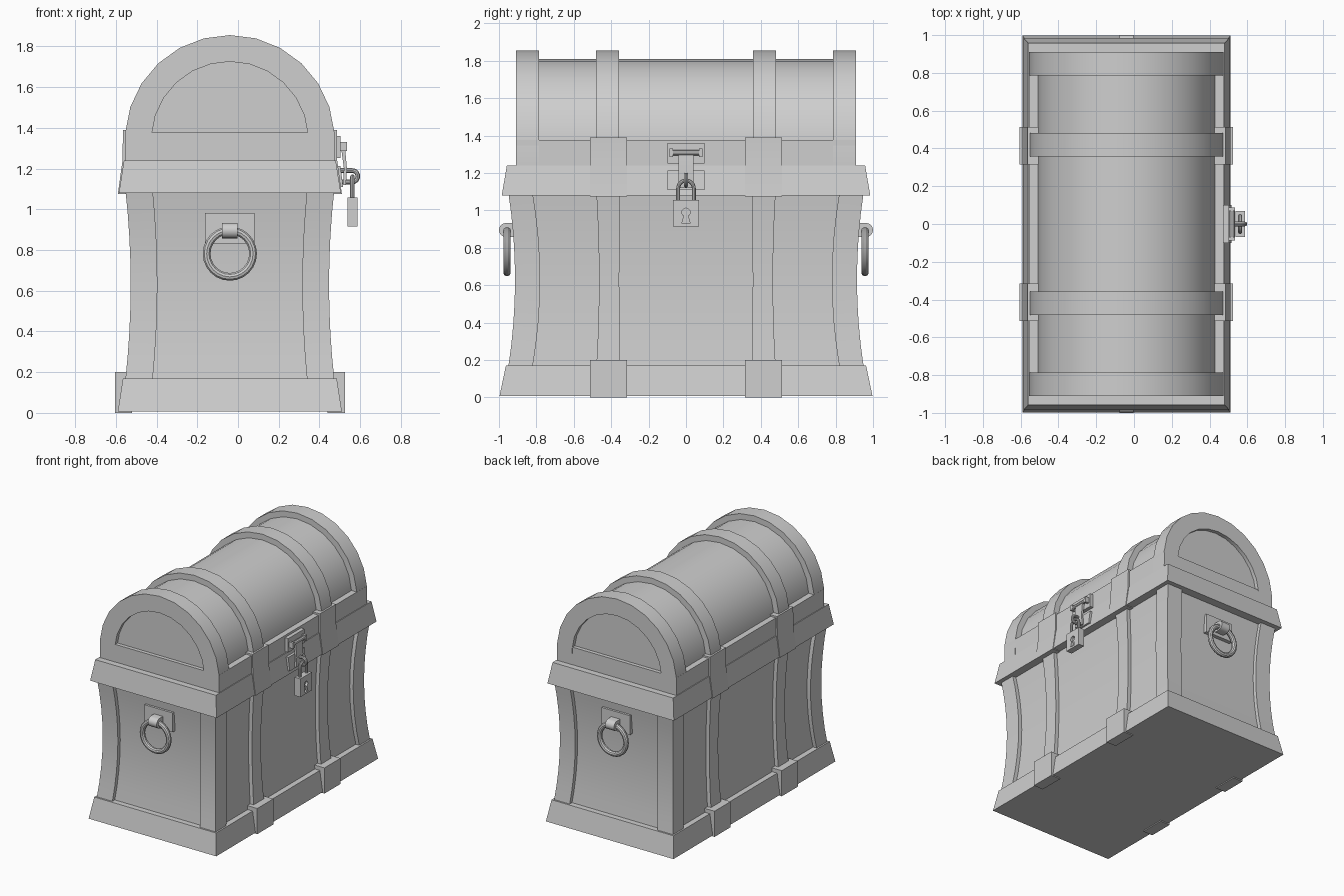
import bpy, bmesh, math
from mathutils import Vector

cube = bpy.data.objects.get("Cube")
if cube:
    bpy.data.objects.remove(cube, do_unlink=True)

CX = -0.04          # the chest body sits slightly off centre because of the lock
ARC_Z = 1.34        # centre height of the lid arch
parts = []

grey = bpy.data.materials.new("plain_grey")
grey.use_nodes = True
COLOUR = (0.62, 0.62, 0.62, 1)
grey.diffuse_color = COLOUR
grey.node_tree.nodes["Principled BSDF"].inputs["Base Color"].default_value = COLOUR


def finish(name, bm):
    bmesh.ops.recalc_face_normals(bm, faces=bm.faces)
    mesh = bpy.data.meshes.new(name)
    bm.to_mesh(mesh)
    bm.free()
    mesh.materials.append(grey)
    obj = bpy.data.objects.new(name, mesh)
    bpy.context.collection.objects.link(obj)
    parts.append(obj)
    return obj


def skin(name, rings):
    """Join matching rings of points into a closed solid."""
    bm = bmesh.new()
    loops = [[bm.verts.new(p) for p in ring] for ring in rings]
    n = len(loops[0])
    for a, b in zip(loops, loops[1:]):
        for i in range(n):
            bm.faces.new((a[i], a[(i + 1) % n], b[(i + 1) % n], b[i]))
    bm.faces.new(loops[0])
    bm.faces.new(loops[-1])
    return finish(name, bm)


def loft(name, levels):
    """Stack rectangles given as (x0, x1, y0, y1, z), relative to the body centre."""
    return skin(name, [[(CX + x, y, z) for x, y in ((x0, y0), (x1, y0), (x1, y1), (x0, y1))]
                       for x0, x1, y0, y1, z in levels])


def box(name, x0, x1, y0, y1, z0, z1):
    return loft(name, [(x0, x1, y0, y1, z0), (x0, x1, y0, y1, z1)])


def prism_y(name, outline, y0, y1):
    return skin(name, [[(CX + x, y, z) for x, z in outline] for y in (y0, y1)])


def tube(name, points, radius, cyclic=False):
    curve = bpy.data.curves.new(name, "CURVE")
    curve.dimensions = "3D"
    curve.bevel_depth = radius
    curve.bevel_resolution = 3
    curve.use_fill_caps = True
    spline = curve.splines.new("POLY")
    spline.points.add(len(points) - 1)
    for point, co in zip(spline.points, points):
        point.co = (*co, 1)
    spline.use_cyclic_u = cyclic
    temp = bpy.data.objects.new(name, curve)
    bpy.context.collection.objects.link(temp)
    bm = bmesh.new()
    bm.from_mesh(temp.to_mesh())
    bpy.data.objects.remove(temp, do_unlink=True)
    return finish(name, bm)


def arc(radius, start, end, steps):
    angles = [math.radians(start + (end - start) * i / steps) for i in range(steps + 1)]
    return [(radius * math.cos(a), radius * math.sin(a)) for a in angles]


def arch(radius, bottom):
    """Lid outline: straight legs carrying a round top."""
    top = [(x, ARC_Z + z) for x, z in arc(radius, 4, 176, 12)]
    return [(radius, bottom)] + top + [(-radius, bottom)]


# Concave body: wall half sizes swell towards the top and bottom
LEVELS = [0.16 + 0.94 * i / 8 for i in range(9)]


def swell(z):
    return 0.028 * ((z - 0.63) / 0.46) ** 2


def half_x(z):
    return 0.487 + 0.9 * swell(z)


def half_y(z):
    return 0.914 + 1.25 * swell(z)


RECESS = 0.03
loft("body_walls", [(RECESS - half_x(z), half_x(z) - RECESS,
                     RECESS - half_y(z), half_y(z) - RECESS, z) for z in LEVELS])

for sx, side in ((1, "left"), (-1, "right")):
    for sy, end in ((-1, "front"), (1, "back")):
        tag = f"{side}_{end}"
        # Corner posts and wall straps
        loft("corner_post_" + tag,
             [(sx * (0.356 + 0.8 * swell(z)), sx * half_x(z),
               sy * (0.78 + 1.4 * swell(z)), sy * half_y(z), z) for z in LEVELS])
        loft("wall_strap_" + tag,
             [(sx * 0.4, sx * half_x(z), sy * (0.357 - 0.2 * swell(z)),
               sy * (0.465 + 0.5 * swell(z)), z) for z in LEVELS])
        # Brackets over the plinth and the lid rim
        box("base_bracket_" + tag, sx * 0.48, sx * 0.565, sy * 0.315, sy * 0.513, 0, 0.2)
        loft("rim_bracket_" + tag,
             [(sx * 0.44, sx * hx, sy * 0.315, sy * 0.513, z)
              for hx, z in ((0.55, 1.075), (0.527, 1.24), (0.525, 1.39))])

# Flared plinth and lid rim
loft("base_plinth", [(-x, x, -y, y, z) for x, y, z in ((0.55, 0.997, 0.008), (0.525, 0.963, 0.17))])
loft("lid_rim", [(-x, x, -y, y, z) for x, y, z in ((0.545, 0.985, 1.08), (0.52, 0.958, 1.24))])

# Arched lid with a lower frame and raised bands
prism_y("lid_shell", arch(0.47, 1.22), -0.88, 0.88)
box("lid_frame", -0.514, 0.514, -0.909, 0.909, 1.22, 1.377)
band = arch(0.515, 1.23) + arch(0.385, 1.23)[::-1]
for sy, end in ((-1, "front"), (1, "back")):
    prism_y("lid_end_band_" + end, band, sy * 0.786, sy * 0.91)
    prism_y("lid_middle_band_" + end, band, sy * 0.357, sy * 0.482)

    # Ring handle with its plate and clip
    box("handle_plate_" + end, -0.122, 0.122, sy * 0.87, sy * 0.922, 0.832, 0.982)
    tube("handle_ring_" + end,
         [(CX + x, sy * 0.957, 0.782 + z) for x, z in arc(0.114, 0, 345, 23)], 0.02, True)
    clip = [(y, 0.895 + z) for y, z in arc(0.038, -90, 90, 8)]
    clip = [(0.9, 0.857)] + [(0.962 + y, z) for y, z in clip] + [(0.9, 0.933)]
    skin("handle_clip_" + end,
         [[(x, sy * y, z) for y, z in clip] for x in (CX - 0.038, CX + 0.038)])

# Hasp: plates, hinge pin, flap
box("hasp_upper_plate", 0.48, 0.543, -0.1, 0.1, 1.252, 1.36)
loft("hasp_lower_plate", [(0.5, 0.556, -0.1, 0.1, 1.11), (0.5, 0.543, -0.1, 0.1, 1.213)])
tube("hasp_pin", [(0.518, y, 1.308) for y in (-0.075, 0.075)], 0.016)
for sy, end in ((-1, "front"), (1, "back")):
    box("hasp_knuckle_" + end, 0.53, 0.575, sy * 0.07, sy * 0.088, 1.285, 1.33)
prism_y("hasp_flap", [(0.545, 1.31), (0.565, 1.31), (0.575, 1.2), (0.57, 1.12),
                      (0.555, 1.12), (0.56, 1.2)], -0.04, 0.04)

# Staple loop
loop = [(0.56 + x, 0, 1.162 + z) for x, z in arc(0.028, -90, 90, 10)]
tube("staple", [(0.49, 0, 1.134)] + loop + [(0.49, 0, 1.19)], 0.012)

# Padlock with shackle and cut keyhole
LOCK_X = 0.562
body = box("padlock_body", LOCK_X - CX - 0.025, LOCK_X - CX + 0.025, -0.07, 0.07, 0.915, 1.057)
bow = [(LOCK_X, y, 1.118 + z) for y, z in arc(0.042, 0, 180, 12)]
tube("padlock_shackle", [(LOCK_X, 0.042, 1.04)] + bow + [(LOCK_X, -0.042, 1.04)], 0.011)

hole = [(y, 0.99 + z) for y, z in arc(0.022, -60, 240, 14)] + [(-0.022, 0.93), (0.022, 0.93)]
cutter = skin("keyhole_cutter", [[(x, y, z) for y, z in hole] for x in (LOCK_X + 0.005, 0.62)])
parts.remove(cutter)
cutter.hide_render = True
cut = body.modifiers.new("keyhole", "BOOLEAN")
cut.operation = "DIFFERENCE"
cut.object = cutter
cut.solver = "EXACT"
bpy.context.view_layer.update()
evaluated = body.evaluated_get(bpy.context.evaluated_depsgraph_get())
cut_mesh = bpy.data.meshes.new_from_object(evaluated)
body.modifiers.clear()
body.data = cut_mesh
bpy.data.objects.remove(cutter, do_unlink=True)

# Smooth the rounded surfaces and keep the edges sharp
bpy.ops.object.select_all(action="DESELECT")
for obj in parts:
    obj.select_set(True)
bpy.context.view_layer.objects.active = parts[0]
bpy.ops.object.shade_smooth_by_angle(angle=math.radians(30))
